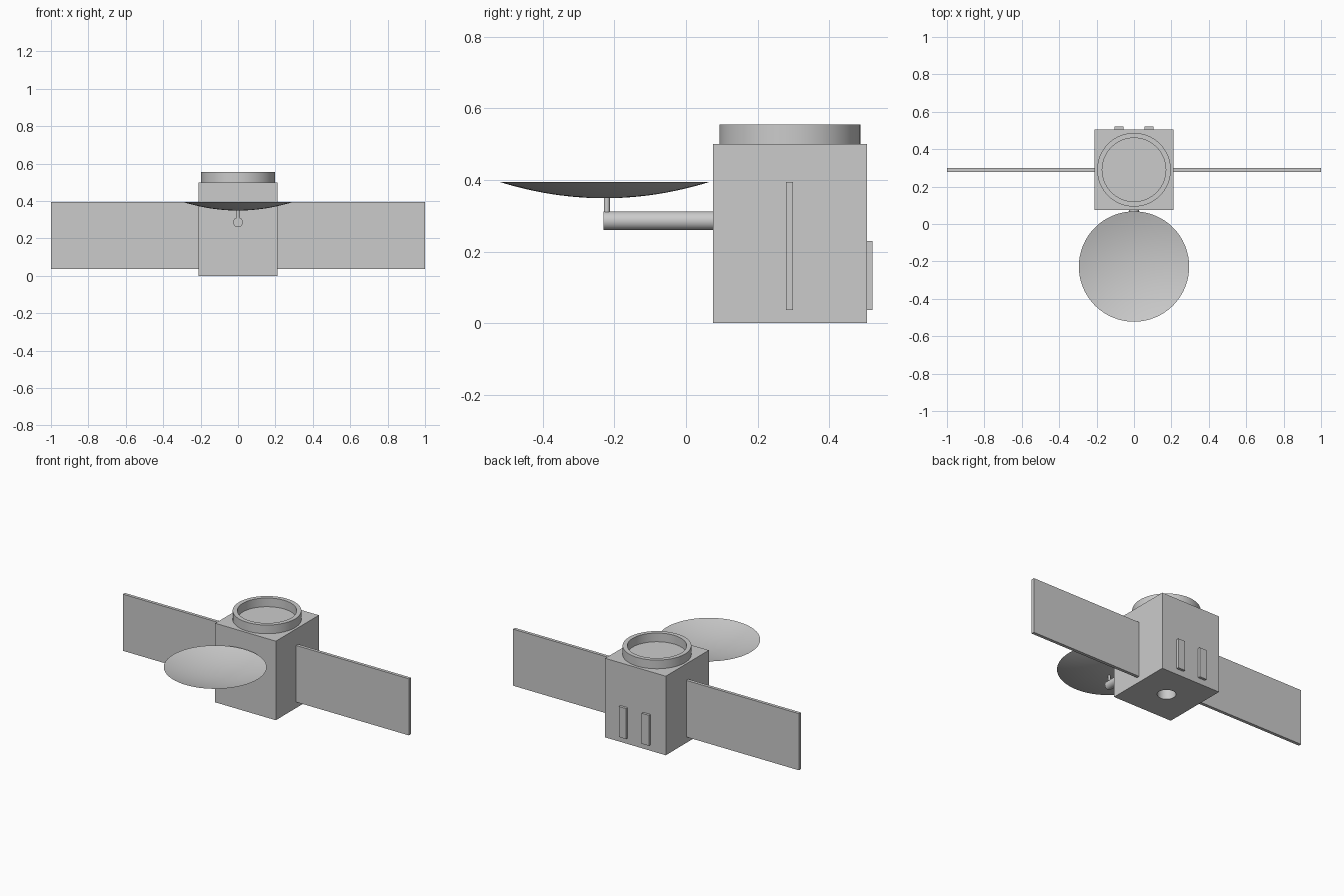
import bpy
import bmesh
import math
from mathutils import Matrix, Vector

if "Cube" in bpy.data.objects:
    bpy.data.objects.remove(bpy.data.objects["Cube"])

grey = bpy.data.materials.new("light grey")
grey.use_nodes = True
colour = (0.6, 0.6, 0.6, 1)
grey.diffuse_color = colour
grey.node_tree.nodes["Principled BSDF"].inputs["Base Color"].default_value = colour

CY = 0.29        # body centre along y
DISH_Y = -0.2275


def finish(name, bm, smooth=False):
    bmesh.ops.recalc_face_normals(bm, faces=bm.faces)
    mesh = bpy.data.meshes.new(name)
    bm.to_mesh(mesh)
    bm.free()
    mesh.materials.append(grey)
    obj = bpy.data.objects.new(name, mesh)
    bpy.context.collection.objects.link(obj)
    bpy.ops.object.select_all(action="DESELECT")
    obj.select_set(True)
    bpy.context.view_layer.objects.active = obj
    if smooth:
        bpy.ops.object.shade_smooth_by_angle(angle=math.radians(35))
    return obj


def box(name, low, high):
    low, high = Vector(low), Vector(high)
    bm = bmesh.new()
    place = Matrix.Translation((low + high) / 2) @ Matrix.Diagonal((*(high - low), 1))
    bmesh.ops.create_cube(bm, size=1, matrix=place)
    return finish(name, bm)


def rod(name, start, end, radius):
    start, end = Vector(start), Vector(end)
    axis = end - start
    turn = axis.to_track_quat("Z", "Y").to_matrix().to_4x4()
    bm = bmesh.new()
    bmesh.ops.create_cone(bm, cap_ends=True, segments=32, radius1=radius, radius2=radius,
                          depth=axis.length, matrix=Matrix.Translation((start + end) / 2) @ turn)
    return finish(name, bm, True)


def lathe(name, profile, y, closed=False):
    """Spin a (radius, height) profile about a vertical axis."""
    bm = bmesh.new()
    verts = [bm.verts.new((r, y, z)) for r, z in profile]
    pairs = list(zip(verts, verts[1:]))
    if closed:
        pairs.append((verts[-1], verts[0]))
    edges = [bm.edges.new(p) for p in pairs]
    bmesh.ops.spin(bm, geom=verts + edges, cent=(0, y, 0), axis=(0, 0, 1),
                   angle=math.tau, steps=64)
    bmesh.ops.remove_doubles(bm, verts=bm.verts, dist=0.0001)
    return finish(name, bm, True)


# Body with a round nozzle recess underneath
body = box("body", (-0.212, 0.075, 0), (0.212, 0.505, 0.5))
cutter = rod("nozzle_cutter", (0, CY, -0.1), (0, CY, 0.09), 0.054)
cutter.hide_render = True
cut = body.modifiers.new("nozzle", "BOOLEAN")
cut.operation = "DIFFERENCE"
cut.object = cutter
bpy.context.view_layer.objects.active = body
bpy.ops.object.modifier_apply(modifier=cut.name)
bpy.data.objects.remove(cutter)
bpy.ops.object.select_all(action="DESELECT")
body.select_set(True)
bpy.ops.object.shade_smooth_by_angle(angle=math.radians(35))

# Docking ring on top
lathe("docking_ring", [(0.17, 0.495), (0.197, 0.495), (0.197, 0.555), (0.17, 0.555)], CY, True)

# Solar panels and back plates on both sides
for side, s in (("left", 1), ("right", -1)):
    xs = sorted((s * 0.2, s))
    box(side + "_solar_panel", (xs[0], 0.279, 0.037), (xs[1], 0.299, 0.395))
    xs = sorted((s * 0.055, s * 0.105))
    box(side + "_back_plate", (xs[0], 0.495, 0.037), (xs[1], 0.521, 0.23))

# Antenna arm, post and shallow dish
rod("antenna_arm", (0, -0.23, 0.286), (0, 0.085, 0.286), 0.026)
rod("dish_post", (0, -0.221, 0.29), (0, -0.221, 0.351), 0.008)
rim, sag, steps = 0.295, 0.046, 12
bowl = [(rim * i / steps, 0.349 + sag * (i / steps) ** 2) for i in range(steps + 1)]
inner = [(r, z + 0.002 * (1 - r / rim)) for r, z in reversed(bowl[:-1])]
lathe("antenna_dish", bowl + inner, DISH_Y)
